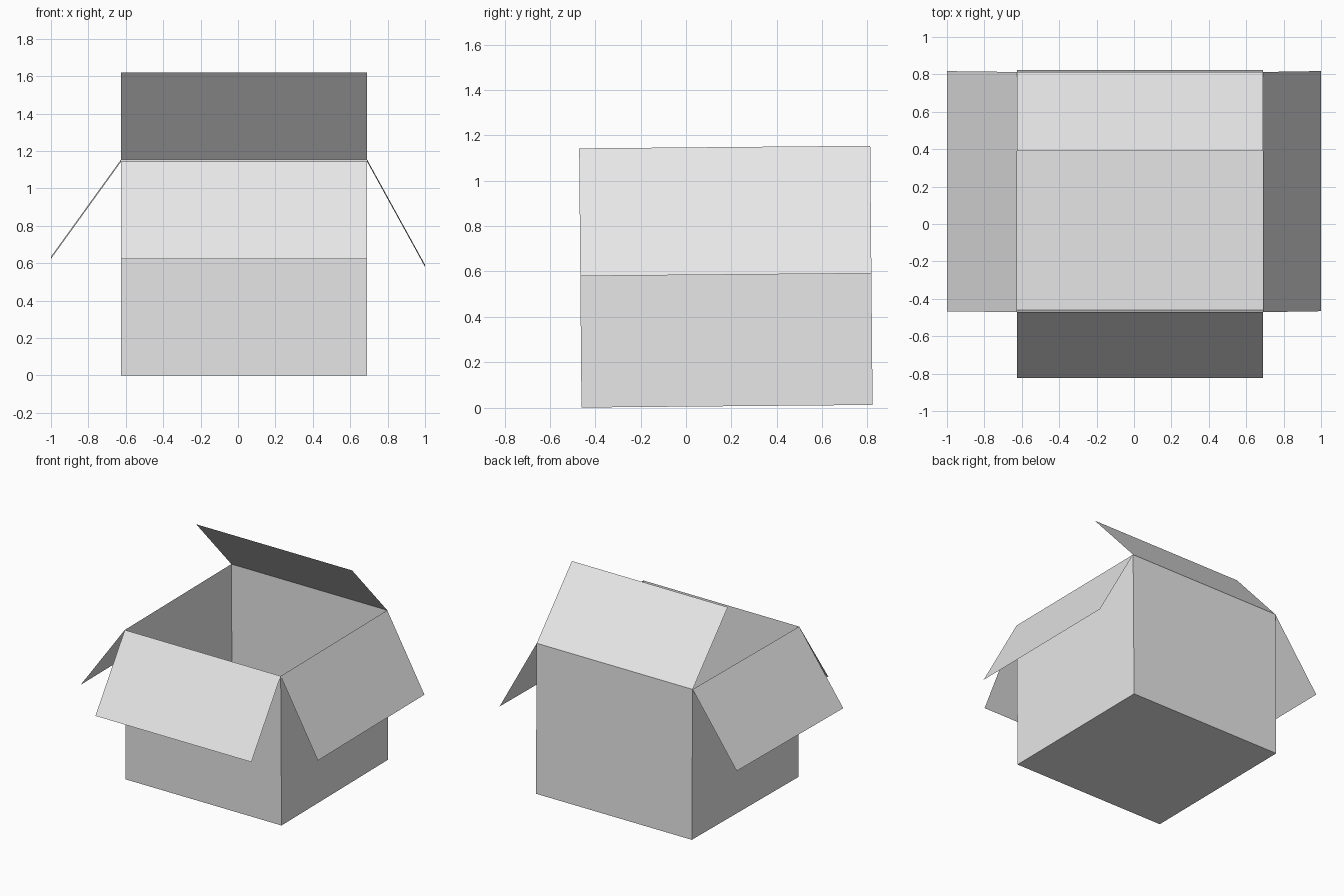
import bpy
import bmesh
from mathutils import Matrix, Vector

default = bpy.data.objects.get("Cube")
if default:
    bpy.data.objects.remove(default, do_unlink=True)

# One plain card colour
card = bpy.data.materials.new("plain_card_grey")
card.use_nodes = True
colour = (0.8, 0.8, 0.8, 1)
card.diffuse_color = colour
card.node_tree.nodes["Principled BSDF"].inputs["Base Color"].default_value = colour

# Box dimensions, measured from its front bottom edge, which it tips on slightly
LEFT, RIGHT = 0.69, -0.625
DEPTH, HEIGHT = 1.284, 1.143
tip = Matrix.Translation((0, -0.461, 0)) @ Matrix.Rotation(0.009, 4, "X")


def add_part(name, bm):
    mesh = bpy.data.meshes.new(name)
    bm.transform(tip)
    bm.to_mesh(mesh)
    bm.free()
    mesh.materials.append(card)
    obj = bpy.data.objects.new(name, mesh)
    bpy.context.collection.objects.link(obj)


def add_flap(name, start, end, fold):
    """Sheet swept from the hinge line (start to end) along the fold vector."""
    bm = bmesh.new()
    start, end, fold = Vector(start), Vector(end), Vector(fold)
    bm.faces.new([bm.verts.new(p) for p in (start, end, end + fold, start + fold)])
    add_part(name, bm)


# Open carton: a cube without its lid
bm = bmesh.new()
bmesh.ops.create_cube(bm, size=1)
bm.normal_update()
lid = [f for f in bm.faces if f.normal.z > 0.5]
bmesh.ops.delete(bm, geom=lid, context="FACES_ONLY")
bmesh.ops.scale(bm, vec=(LEFT - RIGHT, DEPTH, HEIGHT), verts=bm.verts)
bmesh.ops.translate(bm, vec=((LEFT + RIGHT) / 2, DEPTH / 2, HEIGHT / 2), verts=bm.verts)
add_part("carton_body", bm)

# Four flaps hinged on the rim
front_left, front_right = (LEFT, 0, HEIGHT), (RIGHT, 0, HEIGHT)
back_left, back_right = (LEFT, DEPTH, HEIGHT), (RIGHT, DEPTH, HEIGHT)
add_flap("front_flap", front_right, front_left, (0, -0.358, -0.517))
add_flap("back_flap", back_left, back_right, (0, -0.419, 0.469))
add_flap("left_flap", front_left, back_left, (1 - LEFT, 0, -0.563))
add_flap("right_flap", back_right, front_right, (-1 - RIGHT, 0, -0.52))
